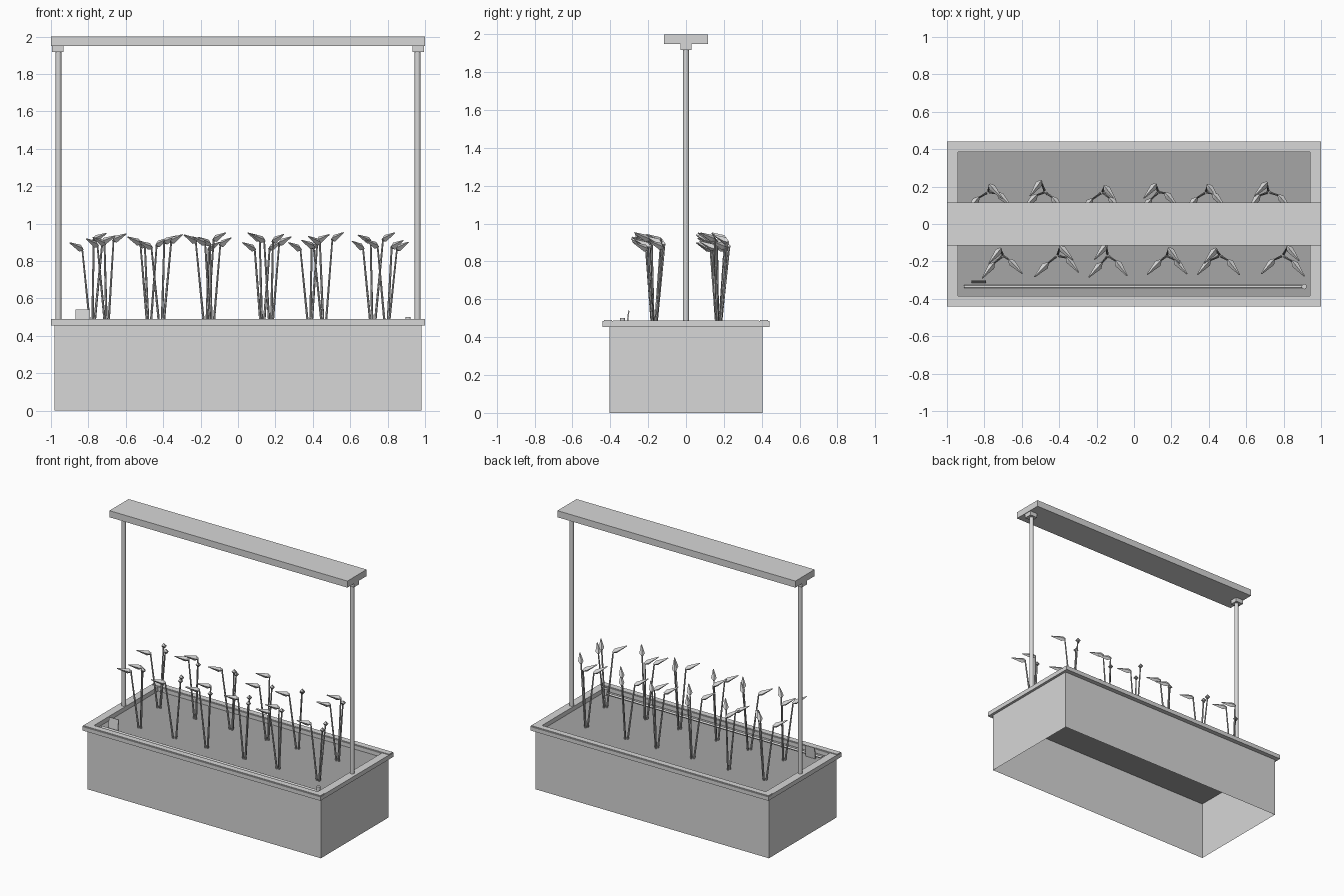
import bpy, bmesh, math, random
from mathutils import Vector

if "Cube" in bpy.data.objects:
    bpy.data.objects.remove(bpy.data.objects["Cube"])

random.seed(4)


def material(name, v):
    m = bpy.data.materials.new(name)
    m.diffuse_color = (v, v, v, 1)
    m.use_nodes = True
    m.node_tree.nodes["Principled BSDF"].inputs["Base Color"].default_value = m.diffuse_color
    return m


LIGHT = material("light grey", 0.68)
SOIL = material("soil grey", 0.38)
STEM = material("stem grey", 0.5)


def finish(name, bm, mat):
    me = bpy.data.meshes.new(name)
    bm.to_mesh(me)
    bm.free()
    me.materials.append(mat)
    ob = bpy.data.objects.new(name, me)
    bpy.context.collection.objects.link(ob)
    return ob


def box(name, lo, hi, mat=LIGHT, tilt=0.0):
    bm = bmesh.new()
    bmesh.ops.create_cube(bm, size=1)
    for v in bm.verts:
        v.co = [c * (b - a) for c, a, b in zip(v.co, lo, hi)]
    ob = finish(name, bm, mat)
    ob.location = [(a + b) / 2 for a, b in zip(lo, hi)]
    ob.rotation_euler.x = tilt
    return ob


def add_cone(bm, a, b, r1, r2, sides):
    a, b = Vector(a), Vector(b)
    d = b - a
    res = bmesh.ops.create_cone(bm, cap_ends=True, segments=sides,
                                radius1=r1, radius2=r2, depth=d.length)
    rot = d.to_track_quat('Z', 'Y').to_matrix()
    for v in res['verts']:
        v.co = rot @ v.co + (a + b) / 2


def rod(name, a, b, r, sides=12, mat=LIGHT):
    bm = bmesh.new()
    add_cone(bm, a, b, r, r, sides)
    ob = finish(name, bm, mat)
    for p in ob.data.polygons:
        p.use_smooth = len(p.vertices) == 4
    return ob


# Planter walls: thin shell, open at top and bottom
bm = bmesh.new()
ring = [(-.98, -.405), (.98, -.405), (.98, .405), (-.98, .405)]
low = [bm.verts.new((x, y, 0)) for x, y in ring]
high = [bm.verts.new((x, y, .457)) for x, y in ring]
for i in range(4):
    j = (i + 1) % 4
    bm.faces.new((low[i], low[j], high[j], high[i]))
finish("planter_walls", bm, LIGHT)

# Soil surface
box("soil", (-.978, -.403, .445), (.978, .403, .452), SOIL)

# Rim: two long bars with an inner lip, two end bars
for s, side in ((-1, "front"), (1, "back")):
    y0, y1 = sorted((s * .385, s * .44))
    box(side + "_rim", (-1, y0, .455), (1, y1, .485))
    y0, y1 = sorted((s * .39, s * .434))
    box(side + "_rim_cap", (-.997, y0, .485), (.997, y1, .491))
for s, side in ((-1, "left"), (1, "right")):
    x0, x1 = sorted((s * .94, s * 1.0))
    box(side + "_rim", (x0, -.385, .455), (x1, .385, .488))
    # Lamp support post and bracket
    rod(side + "_post", (s * .96, 0, .47), (s * .96, 0, 1.925), .016)
    x0, x1 = sorted((s * .932, s * .995))
    box(side + "_bracket", (x0, -.03, 1.918), (x1, .03, 1.952))

# Overhead lamp panel
box("lamp_panel", (-1, -.115, 1.95), (1, .115, 2.0))

# Watering pipe with end knob, and a small label plate
rod("watering_pipe", (-.91, -.335, .465), (.92, -.335, .465), .008, 8)
rod("pipe_knob", (.91, -.335, .455), (.91, -.335, .502), .014, 10)
box("label_plate", (-.87, -.311, .45), (-.79, -.304, .54), LIGHT, -.12)

# Plants: clusters of leaning stems, each with a pointed head facing the front
rows = {"front": (-.17, (-.70, -.41, -.14, .175, .46, .795)),
        "back": (.17, (-.78, -.475, -.17, .13, .385, .72))}
for row, (by, xs) in rows.items():
    for i, bx in enumerate(xs):
        stems, heads = bmesh.new(), bmesh.new()
        third = 1 if (i + (row == "back")) % 2 else -1
        # (lean x, lean y, side the head points to)
        for lx, ly, s in ((-.045, -.03, -1), (.045, -.02, 1),
                          (third * .02, .045, third)):
            lx += random.uniform(-.012, .012)
            ly += random.uniform(-.015, .015)
            z = random.uniform(.86, .915)
            foot = Vector((bx + lx * .2, by + ly * .2, .45))
            top = Vector((bx + lx, by + ly, z))
            add_cone(stems, foot, top, .007, .005, 6)
            d = Vector((s * random.uniform(.55, .75), -.75, .36)).normalized()
            mid = top + d * .02
            add_cone(heads, top - d * .004, mid, .007, .019, 4)
            add_cone(heads, mid, top + d * .105, .019, .003, 4)
        finish(f"{row}_plant_stems_{i + 1}", stems, STEM)
        finish(f"{row}_plant_heads_{i + 1}", heads, LIGHT)
